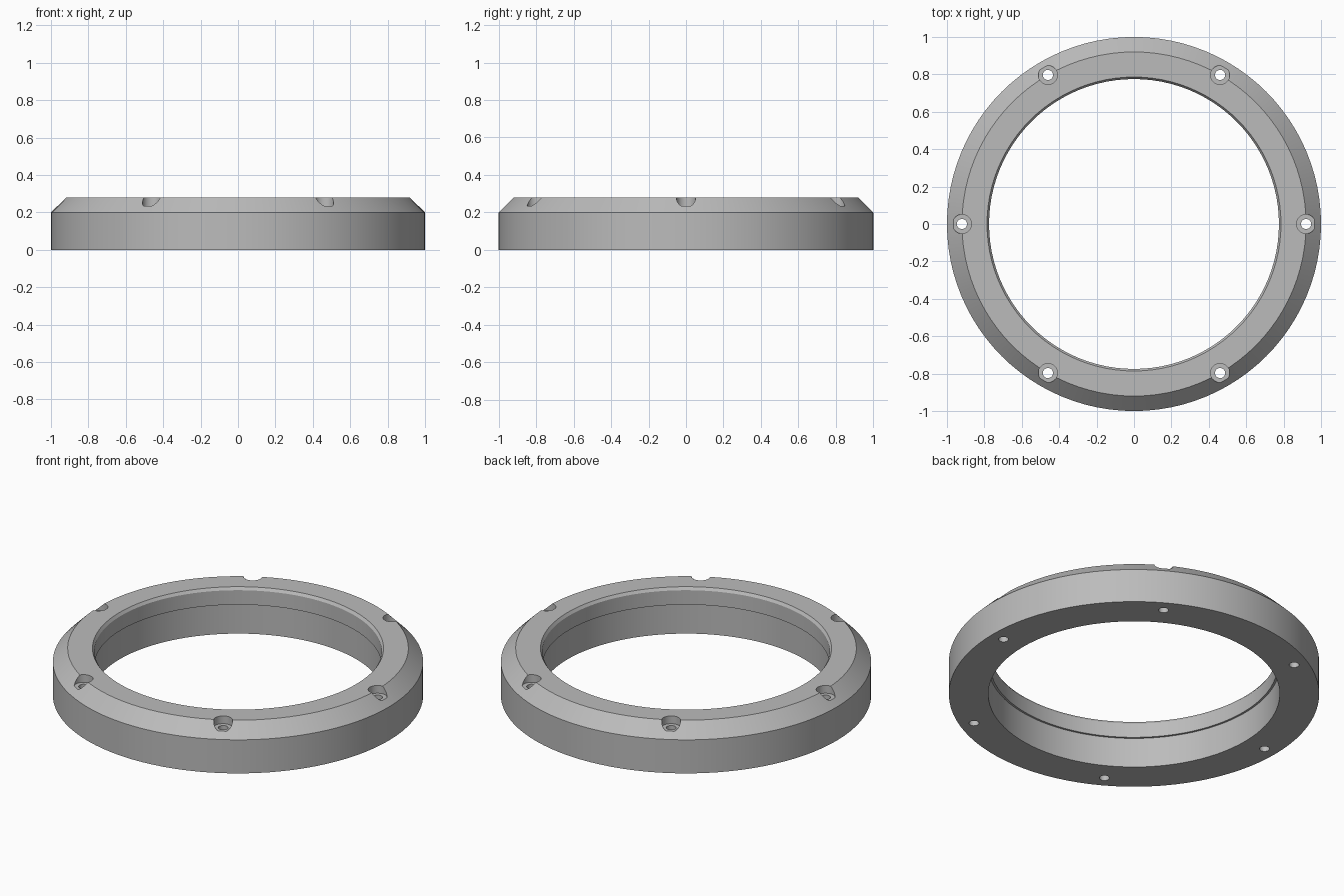
import bpy, bmesh, math
from mathutils import Matrix, Vector

cube = bpy.data.objects.get("Cube")
if cube:
    bpy.data.objects.remove(cube, do_unlink=True)

grey = bpy.data.materials.new("plain grey")
grey.use_nodes = True
colour = (0.5, 0.5, 0.5, 1)
grey.diffuse_color = colour
grey.node_tree.nodes["Principled BSDF"].inputs["Base Color"].default_value = colour

BOLT_RADIUS = 0.92
SEGMENTS = 96


def add_object(name, bm):
    bmesh.ops.recalc_face_normals(bm, faces=bm.faces)
    mesh = bpy.data.meshes.new(name)
    bm.to_mesh(mesh)
    bm.free()
    obj = bpy.data.objects.new(name, mesh)
    bpy.context.collection.objects.link(obj)
    mesh.materials.append(grey)
    return obj


def lathe(name, profile):
    """Revolve a closed (radius, height) outline around z."""
    bm = bmesh.new()
    verts = [bm.verts.new((r, 0, z)) for r, z in profile]
    edges = [bm.edges.new((verts[i - 1], v)) for i, v in enumerate(verts)]
    bmesh.ops.spin(bm, geom=verts + edges, cent=(0, 0, 0), axis=(0, 0, 1),
                   angle=math.tau, steps=SEGMENTS, use_merge=True)
    bmesh.ops.remove_doubles(bm, verts=bm.verts, dist=1e-5)
    return add_object(name, bm)


def bolt_cutter(name, radius, bottom, top):
    """Six upright cylinders on the bolt circle."""
    bm = bmesh.new()
    for i in range(6):
        spot = Vector((BOLT_RADIUS, 0, (bottom + top) / 2))
        place = Matrix.Rotation(i * math.tau / 6, 4, "Z") @ Matrix.Translation(spot)
        bmesh.ops.create_cone(bm, cap_ends=True, segments=32, radius1=radius,
                              radius2=radius, depth=top - bottom, matrix=place)
    return add_object(name, bm)


# Ring body: outer bevel, small inner bevel and a recess in the lower bore
ring = lathe("ring_body", [
    (0.787, 0), (1, 0), (1, 0.2), (0.92, 0.28), (0.786, 0.28),
    (0.775, 0.264), (0.775, 0.178), (0.787, 0.178),
])

# Stepped bolt holes
cutters = [
    bolt_cutter("counterbore_cutter", 0.051, 0.234, 0.4),
    bolt_cutter("bolt_hole_cutter", 0.027, -0.1, 0.3),
]
for cutter in cutters:
    cutter.hide_render = True
    mod = ring.modifiers.new(cutter.name, "BOOLEAN")
    mod.operation = "DIFFERENCE"
    mod.solver = "EXACT"
    mod.object = cutter

bpy.ops.object.select_all(action="DESELECT")
ring.select_set(True)
bpy.context.view_layer.objects.active = ring
for cutter in cutters:
    bpy.ops.object.modifier_apply(modifier=cutter.name)
    bpy.data.objects.remove(cutter, do_unlink=True)

bpy.ops.object.shade_smooth_by_angle(angle=math.radians(25))
